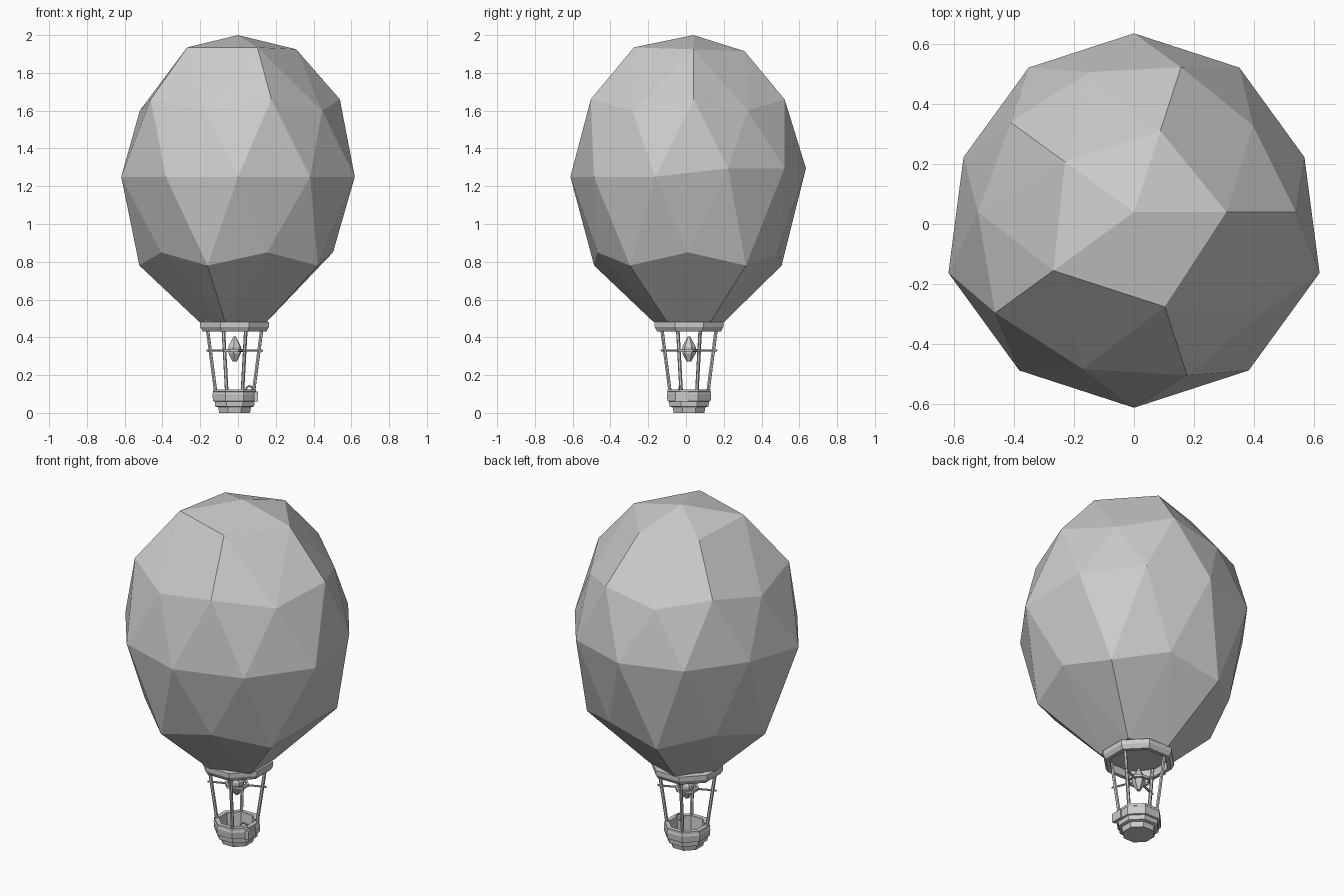
import bpy, bmesh, math
from mathutils import Vector

if "Cube" in bpy.data.objects:
    bpy.data.objects.remove(bpy.data.objects["Cube"])

CX, CY = -0.018, 0.016          # basket axis
C22 = math.radians(22.5)


def finish(bm, name):
    bmesh.ops.recalc_face_normals(bm, faces=bm.faces)
    me = bpy.data.meshes.new(name)
    bm.to_mesh(me)
    bm.free()
    ob = bpy.data.objects.new(name, me)
    bpy.context.collection.objects.link(ob)
    return ob


def lathe(name, profile, n=8, closed=False, center=(CX, CY), turn=C22):
    """Flat-sided revolved solid from (radius, height) points."""
    bm = bmesh.new()
    rings = [[bm.verts.new((center[0] + r * math.cos(turn + i * math.tau / n),
                            center[1] + r * math.sin(turn + i * math.tau / n), z))
              for i in range(n)] for r, z in profile]
    pairs = list(zip(rings, rings[1:]))
    if closed:
        pairs.append((rings[-1], rings[0]))
    for a, b in pairs:
        for i in range(n):
            j = (i + 1) % n
            bm.faces.new((a[i], a[j], b[j], b[i]))
    if not closed:
        bm.faces.new(rings[0])
        bm.faces.new(rings[-1])
    return finish(bm, name)


def rod(name, a, b, radius, n=6):
    a, b = Vector(a), Vector(b)
    d = b - a
    bpy.ops.mesh.primitive_cylinder_add(vertices=n, radius=radius, depth=d.length,
                                        location=(a + b) / 2)
    ob = bpy.context.object
    ob.rotation_euler = d.to_track_quat('Z', 'Y').to_euler()
    ob.name = name


def polar(r, ang, z):
    return (CX + r * math.cos(ang), CY + r * math.sin(ang), z)


# Envelope: icosphere with each ring reshaped
# ring height: (centre y, front radius, back radius, front z, back z)
RINGS = {
    1.0: (0.04, 0, 0, 2.0, 2.0),
    0.851: (0.04, 0.332, 0.284, 1.935, 1.915),
    0.526: (0.04, 0.55, 0.49, 1.60, 1.60),
    0.447: (0.04, 0.572, 0.507, 1.66, 1.66),
    0.0: (0.038, 0.65, 0.597, 1.25, 1.295),
    -0.447: (0.01, 0.522, 0.522, 0.78, 0.78),
    -0.526: (0.01, 0.503, 0.503, 0.85, 0.85),
    -0.851: (0.015, 0.195, 0.195, 0.48, 0.48),
    -1.0: (0.015, 0, 0, 0.48, 0.48),
}
bm = bmesh.new()
bmesh.ops.create_icosphere(bm, subdivisions=2, radius=1)
for v in bm.verts:
    key = min(RINGS, key=lambda k: abs(k - v.co.z))
    cy, rf, rb, zf, zb = RINGS[key]
    ang = math.atan2(v.co.y, v.co.x)
    s = math.sin(ang)
    t = 0.5 if abs(s) < 0.05 else (1 if s > 0 else 0)
    r = rf + (rb - rf) * t
    cx = -0.008 if key < -0.8 else 0
    v.co = (cx + r * math.cos(ang), cy + r * s, zf + (zb - zf) * t)
finish(bm, "balloon_envelope")

# Octagonal collar at the mouth
lathe("mouth_collar", [(0.183, 0.432), (0.197, 0.455), (0.197, 0.482),
                       (0.165, 0.485), (0.16, 0.432)], closed=True)

# Hollow stepped basket
lathe("basket", [(0.088, 0), (0.094, 0.03), (0.112, 0.034), (0.114, 0.06),
                 (0.124, 0.063), (0.127, 0.10), (0.119, 0.124),
                 (0.10, 0.124), (0.092, 0.04)])
lathe("basket_rim", [(0.116, 0.108), (0.124, 0.112), (0.124, 0.125),
                     (0.098, 0.125), (0.098, 0.112)], closed=True)

# Four poles and crossed burner bars
for i in range(4):
    ang = C22 + i * math.pi / 2
    rod(f"pole_{i + 1}", polar(0.107, ang, 0.10), polar(0.163, ang, 0.495), 0.0095)
for i in range(2):
    ang = C22 + i * math.pi / 2
    rod(f"burner_bar_{i + 1}", polar(0.16, ang, 0.33), polar(0.16, ang + math.pi, 0.33), 0.006)

# Burner frame ring and faceted burner
lathe("burner_ring", [(0.065, 0.323), (0.065, 0.338), (0.052, 0.338), (0.052, 0.323)],
      closed=True)
lathe("burner", [(0.012, 0.272), (0.036, 0.315), (0.036, 0.35), (0.006, 0.405)], n=6)

# Sandbag on the right side and a small rope loop over the rim
bpy.ops.mesh.primitive_cube_add(size=1, location=(CX + 0.113, -0.02, 0.086))
bag = bpy.context.object
bag.name = "sandbag"
bag.scale = (0.022, 0.07, 0.052)
mod = bag.modifiers.new("bevel", 'BEVEL')
mod.width = 0.01
bpy.ops.mesh.primitive_torus_add(major_radius=0.02, minor_radius=0.005, major_segments=8,
                                 minor_segments=5, location=(0.06, -0.03, 0.122),
                                 rotation=(math.pi / 2, 0, math.radians(20)))
bpy.context.object.name = "rope_loop"
